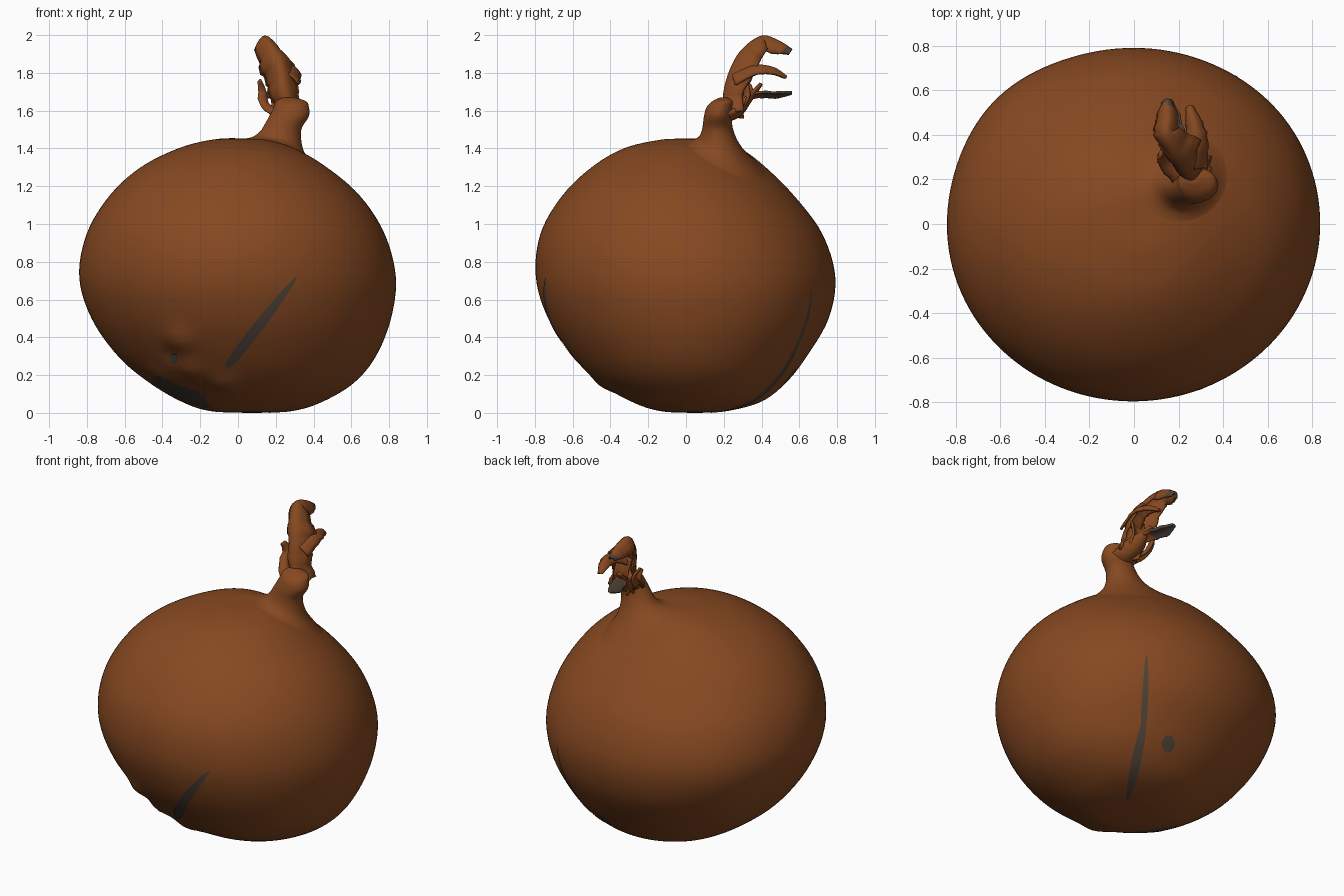
import bpy, bmesh, math, random
from mathutils import Vector
from mathutils.bvhtree import BVHTree

random.seed(4)
cube = bpy.data.objects.get("Cube")
if cube:
    bpy.data.objects.remove(cube, do_unlink=True)


def make_material(name, colour):
    mat = bpy.data.materials.new(name)
    mat.use_nodes = True
    mat.diffuse_color = (*colour, 1)
    mat.node_tree.nodes["Principled BSDF"].inputs["Base Color"].default_value = (*colour, 1)
    return mat


brown = make_material("onion skin brown", (0.24, 0.066, 0.015))
grey = make_material("dry grey", (0.08, 0.056, 0.04))


def finish(name, bm, smooth_angle=60):
    """Turn a bmesh into a smooth two-colour object."""
    bmesh.ops.recalc_face_normals(bm, faces=bm.faces)
    mesh = bpy.data.meshes.new(name)
    bm.to_mesh(mesh)
    bm.free()
    mesh.materials.append(brown)
    mesh.materials.append(grey)
    obj = bpy.data.objects.new(name, mesh)
    bpy.context.collection.objects.link(obj)
    bpy.ops.object.select_all(action="DESELECT")
    obj.select_set(True)
    bpy.context.view_layer.objects.active = obj
    bpy.ops.object.shade_smooth_by_angle(angle=math.radians(smooth_angle))
    return obj


def spline(rows, steps):
    """Smooth curve through rows of any width."""
    result = []
    last = len(rows) - 1
    for i in range(last):
        a, b, c, d = (rows[max(0, min(last, i + k))] for k in (-1, 0, 1, 2))
        for j in range(steps):
            t = j / steps
            result.append([q + 0.5 * t * (r - p + t * (2 * p - 5 * q + 4 * r - s
                           + t * (3 * (q - r) + s - p)))
                           for p, q, r, s in zip(a, b, c, d)])
    return result + [list(rows[-1])]


def bridge(bm, rings, closed):
    """Join neighbouring rows of vertices with quads."""
    for low, high in zip(rings, rings[1:]):
        count = len(low)
        for i in range(count if closed else count - 1):
            j = (i + 1) % count
            bm.faces.new((low[i], low[j], high[j], high[i]))


def loft(rows, sides, steps):
    """Stack elliptical rings given as height, x range and y range."""
    bm = bmesh.new()
    rings = []
    for z, left, right, front, back in spline(rows, steps):
        ring = []
        for i in range(sides):
            a = math.tau * i / sides
            ring.append(bm.verts.new(((left + right + (right - left) * math.cos(a)) / 2,
                                      (front + back + (back - front) * math.sin(a)) / 2, z)))
        rings.append(ring)
    bridge(bm, rings, True)
    bm.faces.new(rings[0])
    bm.faces.new(rings[-1])
    return bm


# Bulb, leaning so that its root end sits front and low
bulb = loft([
    (0, 0.05, 0.1, 0.03, 0.07),
    (0.01, -0.15, 0.29, -0.14, 0.22),
    (0.06, -0.3, 0.45, -0.29, 0.4),
    (0.16, -0.47, 0.615, -0.46, 0.53),
    (0.3, -0.635, 0.73, -0.6, 0.64),
    (0.5, -0.775, 0.81, -0.73, 0.755),
    (0.72, -0.84, 0.835, -0.795, 0.79),
    (0.95, -0.8, 0.775, -0.77, 0.72),
    (1.15, -0.68, 0.645, -0.655, 0.57),
    (1.3, -0.515, 0.47, -0.5, 0.41),
    (1.4, -0.31, 0.3, -0.33, 0.27),
    (1.445, -0.12, 0.15, -0.14, 0.15),
    (1.45, 0, 0.03, -0.02, 0.02)], 128, 6)

# Lumps and hollows round the root, and a slightly uneven back
lumps = [((-0.3, -0.58, 0.4), 0.028, 0.07), ((-0.37, -0.5, 0.28), -0.025, 0.05),
         ((-0.25, -0.48, 0.21), 0.02, 0.07), ((-0.06, -0.43, 0.17), 0.02, 0.08),
         ((-0.44, -0.3, 0.18), 0.015, 0.07), ((-0.6, 0.55, 0.75), 0.02, 0.3),
         ((-0.2, 0.3, 1.36), 0.016, 0.25), ((0.63, 0.47, 0.7), 0.005, 0.3)]
middle = Vector((0, 0, 0.72))
for vert in bulb.verts:
    outward = (vert.co - middle).normalized()
    shift = sum(amount * math.exp(-((vert.co - Vector(spot)).length / size) ** 2)
                for spot, amount, size in lumps)
    vert.co += outward * shift
    vert.co.z = max(vert.co.z, 0)
root = Vector((-0.32, -0.17, 0.08))
for face in bulb.faces:
    offset = face.calc_center_median() - root
    offset.y *= 1.2
    if offset.length < 0.175 + 0.015 * math.sin(5 * math.atan2(offset.y, offset.x)):
        face.material_index = 1
bulb.normal_update()
surface = BVHTree.FromBMesh(bulb)
finish("bulb", bulb)

# Neck, its foot flaring into the bulb
flare_low, flare_high = 1.3, 1.5
neck = loft([
    (flare_low, -0.08, 0.44, -0.02, 0.46),
    (1.36, 0.02, 0.385, 0.025, 0.375),
    (1.42, 0.075, 0.345, 0.06, 0.3),
    (flare_high, 0.125, 0.335, 0.085, 0.25),
    (1.57, 0.165, 0.375, 0.095, 0.245),
    (1.62, 0.19, 0.375, 0.11, 0.25),
    (1.65, 0.2, 0.36, 0.14, 0.25),
    (1.67, 0.24, 0.3, 0.18, 0.22)], 48, 5)
for vert in neck.verts:
    if vert.co.z < flare_high:
        rise = (vert.co.z - flare_low) / (flare_high - flare_low)
        ground = surface.ray_cast(Vector((vert.co.x, vert.co.y, 3)), Vector((0, 0, -1)))[0].z
        vert.co.z = ground - 0.003 + rise ** 2 * (flare_high - ground + 0.003)
finish("neck", neck)


def streak(name, view, start, end, half, skew=1.0):
    """Thin tapered plate projected onto the bulb along a direction."""
    view = Vector(view).normalized()
    right = view.cross(Vector((0, 0, 1))).normalized()
    up = right.cross(view)
    start, end = Vector(start), Vector(end)
    across = Vector((end.y - start.y, start.x - end.x)).normalized()
    bm = bmesh.new()
    rows = []
    count = 28
    for i in range(count + 1):
        t = i / count
        width = half * math.sqrt(max(0.002, math.sin(math.pi * t ** skew)))
        row = []
        for s in (-1, -0.5, 0, 0.5, 1):
            p = start.lerp(end, t) + across * width * s
            origin = middle + right * p.x + up * p.y - view * 3
            hit = surface.ray_cast(origin, view)[0]
            row.append(bm.verts.new(hit + (hit - middle).normalized() * 0.003))
        rows.append(row)
    bridge(bm, rows, False)
    bm.normal_update()
    for face in bm.faces:
        face.material_index = 1
    finish(name, bm)


# Dry marks on the skin
front, rear = (0, 1, 0), (-0.52, -0.74, 0.42)
streak("front_streak", front, (-0.065, -0.485), (0.31, 0), 0.028, 0.65)
streak("front_spot", front, (-0.34, -0.46), (-0.34, -0.4), 0.025)
streak("back_streak_low", rear, (-0.06, -0.57), (0.005, -0.1), 0.028)
streak("back_streak_high", rear, (0, -0.2), (0.005, 0.28), 0.019, 0.6)
streak("back_spot", rear, (0.155, -0.29), (0.155, -0.19), 0.04)


def leaf(name, path, curl, side=(1, 0, 0), dry=1.0):
    """Curled ragged sheet along a path of x, y, z and half width."""
    bm = bmesh.new()
    points = spline(path, 6)
    rows = []
    for i, (x, y, z, half) in enumerate(points):
        before, after = points[max(i - 1, 0)], points[min(i + 1, len(points) - 1)]
        along = (Vector(after[:3]) - Vector(before[:3])).normalized()
        across = Vector(side)
        across = (across - along * across.dot(along)).normalized()
        inward = along.cross(across)
        ragged = half * random.uniform(0.88, 1.12)
        rows.append([bm.verts.new(Vector((x, y, z)) + across * ragged * s
                                  + inward * curl * half * s * s)
                     for s in (-1, -0.75, -0.5, -0.25, 0, 0.25, 0.5, 0.75, 1)])
    bridge(bm, rows, False)
    bm.faces.ensure_lookup_table()
    for i, face in enumerate(bm.faces):
        face.material_index = int(i > dry * len(bm.faces))
    obj = finish(name, bm)
    shell = obj.modifiers.new("thickness", "SOLIDIFY")
    shell.thickness = 0.014
    shell.offset = 0


# Withered leaves curling backwards from the neck
leaf("main_leaf", [(0.28, 0.2, 1.58, 0.075), (0.245, 0.205, 1.7, 0.068),
                   (0.225, 0.24, 1.82, 0.085), (0.19, 0.3, 1.92, 0.075),
                   (0.145, 0.4, 1.99, 0.05), (0.15, 0.49, 1.965, 0.05),
                   (0.15, 0.56, 1.92, 0.02)], 1.4, dry=0.93)
leaf("side_horn", [(0.26, 0.25, 1.79, 0.06), (0.28, 0.36, 1.835, 0.05),
                   (0.27, 0.46, 1.825, 0.035), (0.25, 0.53, 1.78, 0.012)], 0.9)
leaf("flat_blade", [(0.24, 0.29, 1.66, 0.02), (0.2, 0.38, 1.69, 0.035),
                    (0.17, 0.48, 1.69, 0.04), (0.16, 0.56, 1.695, 0.012)],
     0.2, (1, 0, 0.35), 0.4)
leaf("back_fold", [(0.27, 0.21, 1.54, 0.07), (0.26, 0.29, 1.58, 0.07),
                   (0.23, 0.34, 1.65, 0.05), (0.2, 0.4, 1.74, 0.012)], -0.6)
leaf("left_curl", [(0.21, 0.21, 1.6, 0.04), (0.15, 0.27, 1.64, 0.03),
                   (0.14, 0.32, 1.7, 0.03), (0.115, 0.3, 1.76, 0.012)], 0.7, (0.6, 0.8, 0))
leaf("inner_strip", [(0.25, 0.24, 1.58, 0.05), (0.24, 0.31, 1.68, 0.05),
                     (0.23, 0.28, 1.8, 0.05)], 0.5)
